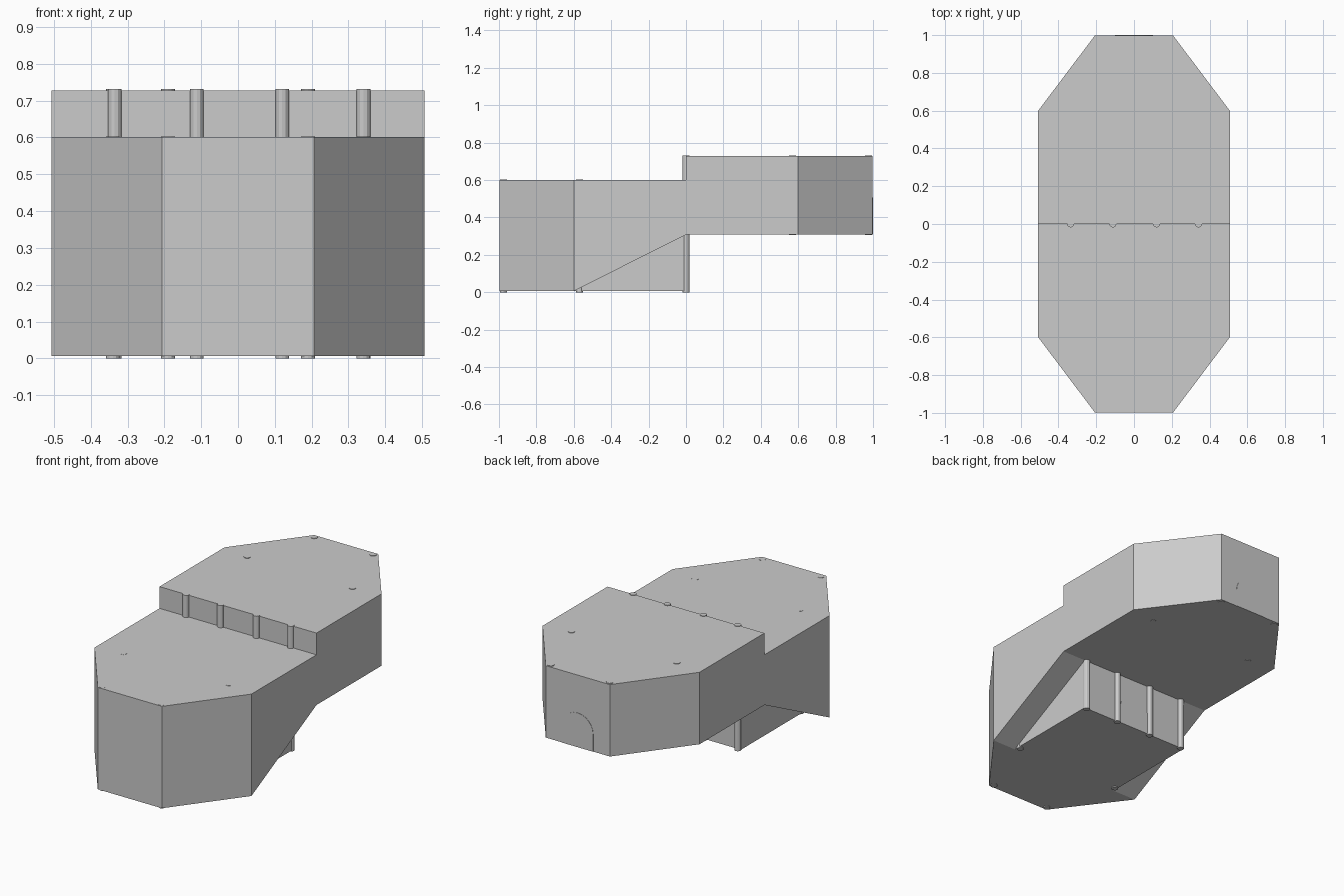
import bpy, bmesh, math
from mathutils import Vector

if "Cube" in bpy.data.objects:
    bpy.data.objects.remove(bpy.data.objects["Cube"])

FLOOR, SILL, STEP, TOP = 0.006, 0.308, 0.601, 0.728
HALF_W, NOSE_W, SHOULDER, END = 0.507, 0.207, 0.6, 0.998


def finish(bm, name):
    bmesh.ops.recalc_face_normals(bm, faces=bm.faces[:])
    mesh = bpy.data.meshes.new(name)
    bm.to_mesh(mesh)
    bm.free()
    obj = bpy.data.objects.new(name, mesh)
    bpy.context.collection.objects.link(obj)
    return obj


def extrude_outline(points, offset):
    bm = bmesh.new()
    face = bm.faces.new([bm.verts.new(p) for p in points])
    out = bmesh.ops.extrude_face_region(bm, geom=[face], use_keep_orig=True)
    moved = [g for g in out["geom"] if isinstance(g, bmesh.types.BMVert)]
    bmesh.ops.translate(bm, verts=moved, vec=offset)
    return bm


# Stepped hull: side profile swept across the width, corners cut off
side = [(-END, FLOOR), (-SHOULDER, FLOOR), (0, SILL), (END, SILL),
        (END, TOP), (0, TOP), (0, STEP), (-END, STEP)]
bm = extrude_outline([(-HALF_W, y, z) for y, z in side], (2 * HALF_W, 0, 0))
for sx in (-1, 1):
    for sy in (-1, 1):
        normal = Vector((sx * (END - SHOULDER), sy * (HALF_W - NOSE_W), 0))
        cut = bmesh.ops.bisect_plane(
            bm, geom=bm.verts[:] + bm.edges[:] + bm.faces[:],
            plane_co=(sx * HALF_W, sy * SHOULDER, 0), plane_no=normal,
            clear_outer=True)
        edges = [e for e in bm.edges if e.is_boundary]
        bmesh.ops.holes_fill(bm, edges=edges, sides=0)
finish(bm, "hull")

# Narrower lower room under the sloping belly
room = [(-SHOULDER, FLOOR), (0, FLOOR), (0, SILL)]
finish(extrude_outline([(-0.355, y, z) for y, z in room], (0.71, 0, 0)),
       "lower_room")


# Slim round columns that stand proud of the walls and surfaces
def column(name, x, y, z0, z1):
    bpy.ops.mesh.primitive_cylinder_add(
        vertices=12, radius=0.0185, depth=z1 - z0,
        location=(x, y, (z0 + z1) / 2))
    bpy.context.object.name = name


for x in (-0.335, -0.112, 0.12, 0.341):
    column("step_column", x, 0, 0, TOP + 0.003)
for sx in (-1, 1):
    for x, y in ((0.19, 0.975), (0.34, 0.57)):
        column("front_column", sx * x, -y, 0, STEP + 0.001)
        column("rear_column", sx * x, y, SILL - 0.002, TOP + 0.003)


# Thin arched doors on both rear walls
def door(name, y, z):
    arc = [(0.1 * math.cos(math.pi * i / 12), 0.1 + 0.1 * math.sin(math.pi * i / 12))
           for i in range(13)]
    outline = [(-0.1, 0), (0.1, 0)] + arc
    finish(extrude_outline([(px, y - 0.01, z + pz) for px, pz in outline],
                           (0, 0.012, 0)), name)


door("upper_door", END, SILL)
door("lower_door", 0.0, FLOOR)
